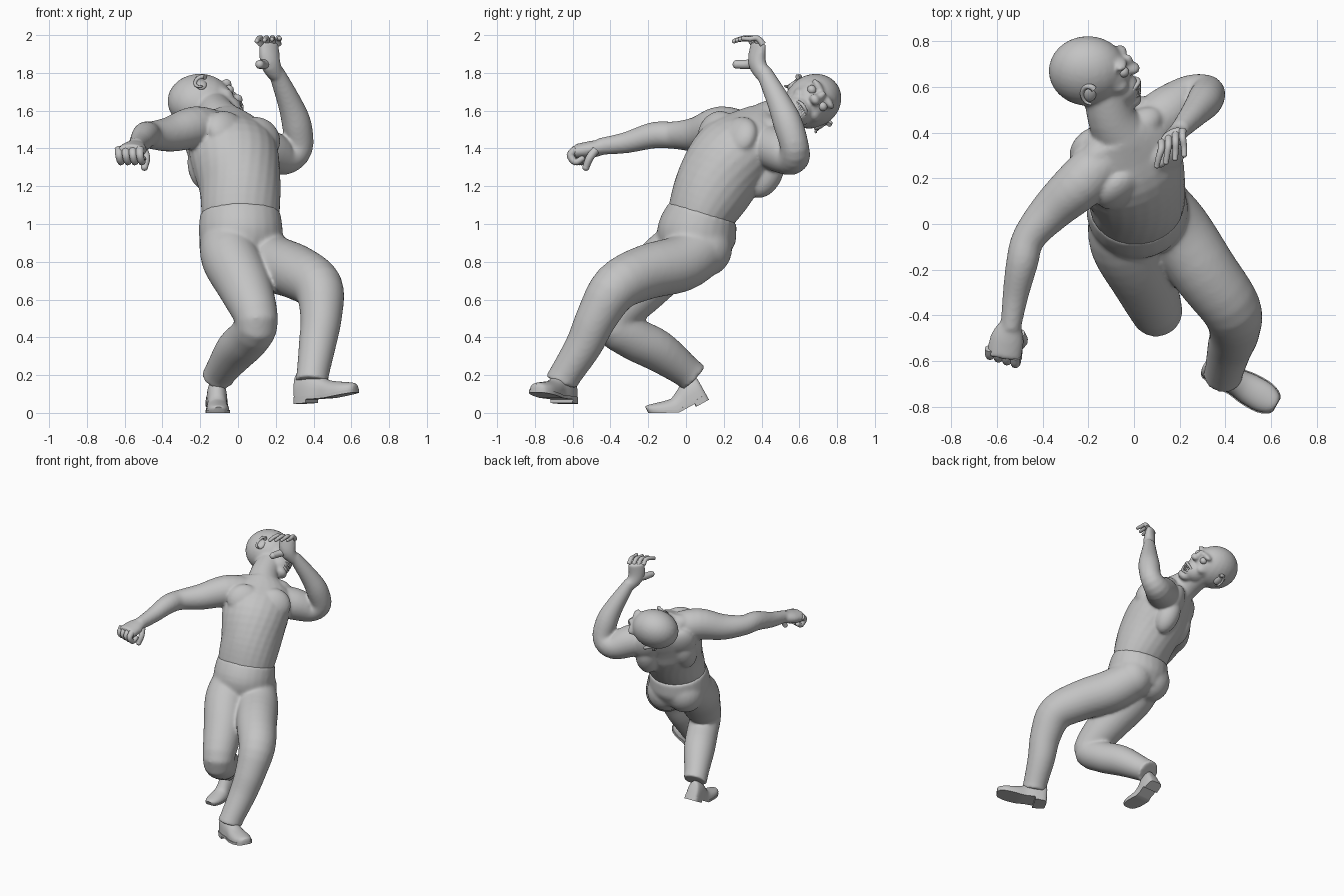
import bpy, bmesh
from math import pi, sin, cos, radians
from mathutils import Vector, Matrix

old = bpy.data.objects.get("Cube")
if old:
    bpy.data.objects.remove(old)

GREY = (0.55, 0.55, 0.55, 1)
clay = bpy.data.materials.new("plain grey")
clay.use_nodes = True
clay.diffuse_color = GREY
clay.node_tree.nodes["Principled BSDF"].inputs["Base Color"].default_value = GREY


def finish(name, bm, voxel=0, angle=50, relaxing=8):
    """Turn a bmesh into an object; voxel > 0 fuses its overlapping volumes."""
    bmesh.ops.recalc_face_normals(bm, faces=bm.faces)
    mesh = bpy.data.meshes.new(name)
    bm.to_mesh(mesh)
    bm.free()
    mesh.materials.append(clay)
    mesh.shade_smooth()
    mesh.set_sharp_from_angle(angle=radians(angle))
    ob = bpy.data.objects.new(name, mesh)
    bpy.context.collection.objects.link(ob)
    if voxel:
        fuse = ob.modifiers.new("fuse", "REMESH")
        fuse.mode = "VOXEL"
        fuse.voxel_size = voxel
        fuse.use_smooth_shade = True
        relax = ob.modifiers.new("relax", "SMOOTH")
        relax.factor = 0.5
        relax.iterations = relaxing


def skin_rings(bm, rings):
    """Bridge closed rings of points and cap both ends."""
    rows = [[bm.verts.new(p) for p in ring] for ring in rings]
    n = len(rows[0])
    for a, b in zip(rows, rows[1:]):
        for i in range(n):
            bm.faces.new((a[i], a[(i + 1) % n], b[(i + 1) % n], b[i]))
    bm.faces.new(rows[0][::-1])
    bm.faces.new(rows[-1])


def spline(stations, steps=4):
    """Catmull-Rom interpolation through stations of any width."""
    pts = [stations[0]] + list(stations) + [stations[-1]]
    out = []
    for a, b, c, d in zip(pts, pts[1:], pts[2:], pts[3:]):
        for k in range(steps):
            t = k / steps
            out.append([q + 0.5 * t * (r - p + t * (2 * p - 5 * q + 4 * r - s + t * (3 * (q - r) + s - p)))
                        for p, q, r, s in zip(a, b, c, d)])
    return out + [list(stations[-1])]


def loft(bm, stations, sides=24):
    """Stations: x, y, z, side radius, depth radius, yaw of the side axis."""
    path = spline(stations)
    rings = []
    for i, (x, y, z, a, b, yaw) in enumerate(path):
        lo, hi = path[max(i - 1, 0)], path[min(i + 1, len(path) - 1)]
        t = (Vector(hi[:3]) - Vector(lo[:3])).normalized()
        side = Vector((cos(yaw), sin(yaw), 0))
        side = (side - t * side.dot(t)).normalized()
        deep = t.cross(side)
        rings.append([Vector((x, y, z)) + side * a * cos(2 * pi * k / sides) + deep * b * sin(2 * pi * k / sides)
                      for k in range(sides)])
    skin_rings(bm, rings)


def limb(bm, points, yaw=0, sides=24):
    loft(bm, [(x, y, z, r, r, yaw) for x, y, z, r in points], sides)


def frame(origin, axes, size=(1, 1, 1)):
    m = Matrix([a * s for a, s in zip(axes, size)]).transposed().to_4x4()
    m.translation = origin
    return m


def ball(bm, centre, axes, size):
    bmesh.ops.create_uvsphere(bm, u_segments=24, v_segments=16, radius=1, matrix=frame(centre, axes, size))


def digit(bm, points, r):
    """Finger with rounded tip."""
    limb(bm, [(*p, r * (1 - 0.1 * i)) for i, p in enumerate(points)], 0.3, 10)
    tip = r * (1 - 0.1 * (len(points) - 1))
    ball(bm, Vector(points[-1]), Matrix.Identity(3), [tip] * 3)


# Local axes of the head (forward, left, up) and of the chest (left, forward, up)
HEAD = Vector((-0.18, 0.67, 1.65))
HF, HU = Vector((1, 0, 0)), Vector((0, 0.83, 0.55)).normalized()
HL = HU.cross(HF)
HAXES = (HF, HL, HU)
CHEST = Vector((-0.03, 0.3, 1.39))
CS, CF = Vector((0.82, 0.55, -0.15)).normalized(), Vector((0.5, -0.75, 0.42)).normalized()
CU = CF.cross(CS)
CAXES = (CS, CF, CU)


def at(f, l, u):
    return HEAD + HF * f + HL * l + HU * u


def chest(s, f, u):
    return CHEST + CS * s + CF * f + CU * u


# Bare upper body: torso, neck, arms, head
bm = bmesh.new()
loft(bm, [(0.01, 0.07, 0.96, 0.19, 0.16, 0.1), (0.013, 0.085, 1.06, 0.208, 0.182, 0.12),
          (0.01, 0.15, 1.2, 0.217, 0.21, 0.25), (-0.02, 0.245, 1.36, 0.24, 0.215, 0.5),
          (-0.05, 0.35, 1.47, 0.23, 0.16, 0.6), (-0.08, 0.42, 1.55, 0.13, 0.11, 0.6)])
limb(bm, [(-0.05, 0.38, 1.5, 0.13), (-0.1, 0.47, 1.56, 0.105), (-0.13, 0.6, 1.61, 0.095)])
limb(bm, [(-0.12, 0.29, 1.49, 0.11), (-0.23, 0.18, 1.51, 0.113), (-0.36, 0.06, 1.475, 0.093),
          (-0.46, -0.06, 1.47, 0.073), (-0.49, -0.17, 1.47, 0.07), (-0.52, -0.32, 1.43, 0.056),
          (-0.54, -0.46, 1.41, 0.044)], -0.8)
limb(bm, [(0.07, 0.43, 1.42, 0.11), (0.15, 0.49, 1.39, 0.115), (0.25, 0.56, 1.355, 0.095),
          (0.32, 0.575, 1.405, 0.077), (0.31, 0.54, 1.53, 0.078), (0.27, 0.49, 1.65, 0.063),
          (0.2, 0.41, 1.81, 0.042)], -0.8)
for s in (-1, 1):
    # Chest muscles, shoulder blades, flanks and neck muscles
    ball(bm, chest(0.105 * s, 0.125, 0.035), CAXES, (0.125, 0.072, 0.115))
    ball(bm, chest(0.12 * s, -0.1, 0.05), CAXES, (0.11, 0.07, 0.13))
    ball(bm, chest(0.135 * s, -0.1, -0.065), CAXES, (0.085, 0.088, 0.14))
    ball(bm, chest(0.1 * s, -0.01, 0.16), CAXES, (0.11, 0.07, 0.06))
    # Cheekbones and brows
    ball(bm, at(0.105, 0.062 * s, -0.035), HAXES, (0.05, 0.04, 0.035))
    ball(bm, at(0.12, 0.048 * s, 0.068), HAXES, (0.032, 0.05, 0.02))
ball(bm, at(-0.022, 0, 0), HAXES, (0.172, 0.14, 0.158))
ball(bm, at(0.07, 0, -0.02), HAXES, (0.092, 0.108, 0.108))
ball(bm, at(0.105, 0, -0.09), HAXES, (0.1, 0.085, 0.08))
ball(bm, at(0.165, 0, -0.145), HAXES, (0.05, 0.052, 0.036))
ball(bm, at(0.155, 0, 0.035), HAXES, (0.025, 0.022, 0.05))
ball(bm, at(0.175, 0, 0.015), HAXES, (0.033, 0.034, 0.026))
# Palms
loft(bm, [(-0.535, -0.43, 1.41, 0.044, 0.04, -0.3), (-0.555, -0.5, 1.395, 0.074, 0.045, -0.3),
          (-0.57, -0.585, 1.38, 0.076, 0.042, -0.3)])
loft(bm, [(0.2, 0.41, 1.79, 0.042, 0.042, 0.6), (0.17, 0.375, 1.86, 0.058, 0.042, 0.6),
          (0.165, 0.385, 1.96, 0.06, 0.028, 0.6)])
finish("bare_upper_body", bm, 0.0095)

# Trousers: hips, seat and both legs
bm = bmesh.new()
loft(bm, [(0.012, 0.09, 1.06, 0.213, 0.188, 0.1), (0.015, 0.055, 0.94, 0.223, 0.212, 0.1),
          (0.02, 0.04, 0.82, 0.19, 0.17, 0.1)])
for x, z in ((0.095, 0.87), (-0.065, 0.9)):
    ball(bm, Vector((x, 0.1, z)), Matrix.Identity(3), (0.143, 0.145, 0.15))
limb(bm, [(0.1, 0.08, 0.86, 0.145), (0.19, -0.03, 0.79, 0.15), (0.31, -0.21, 0.745, 0.145),
          (0.425, -0.37, 0.665, 0.132), (0.44, -0.47, 0.51, 0.111), (0.42, -0.54, 0.36, 0.099),
          (0.395, -0.64, 0.2, 0.086), (0.39, -0.66, 0.16, 0.091)])
limb(bm, [(-0.06, 0.05, 0.92, 0.14), (-0.04, -0.08, 0.82, 0.155), (0.04, -0.24, 0.66, 0.142),
          (0.1, -0.385, 0.485, 0.113), (0.06, -0.29, 0.4, 0.113), (-0.01, -0.15, 0.33, 0.111),
          (-0.09, 0.0, 0.22, 0.086), (-0.105, 0.04, 0.185, 0.089)])
finish("trousers", bm, 0.0105, relaxing=16)

# Right fist: curled fingers and a hanging thumb
bm = bmesh.new()
for i in range(4):
    x, y = -0.63 + 0.037 * i, -0.545 - 0.012 * i
    digit(bm, [(x, y, 1.395), (x, y - 0.03, 1.365), (x + 0.01, y - 0.005, 1.328), (x + 0.015, y + 0.03, 1.345)], 0.023)
digit(bm, [(-0.5, -0.48, 1.39), (-0.485, -0.51, 1.35), (-0.495, -0.53, 1.3)], 0.023)
finish("right_fingers", bm)

# Left hand: fingers bent forward over the raised palm
bm = bmesh.new()
for i in range(4):
    x, y = 0.12 + 0.031 * i, 0.36 + 0.016 * i
    digit(bm, [(x, y, 1.95), (x, y - 0.03, 1.983), (x - 0.012 + 0.006 * i, y - 0.07, 1.98),
               (x - 0.02 + 0.009 * i, y - 0.105, 1.968 + 0.005 * i)], 0.017)
digit(bm, [(0.155, 0.37, 1.85), (0.13, 0.325, 1.845), (0.115, 0.27, 1.845)], 0.029)
finish("left_fingers", bm)

# Eyes and ears
for s, word in ((1, "left"), (-1, "right")):
    bm = bmesh.new()
    ball(bm, at(0.132, 0.052 * s, 0.03), HAXES, (0.026, 0.026, 0.024))
    finish(word + "_eye", bm)
    bm = bmesh.new()
    centre = at(-0.015, 0.127 * s, -0.035)
    ball(bm, centre, (HF, HU, HL), (0.03, 0.04, 0.018))
    rim = [centre + HL * (0.018 - 0.01 * sin(a)) * s - HF * 0.032 * sin(a) + HU * (0.046 * cos(a) + 0.004)
           for a in (-0.7, -0.2, 0.5, 1.2, 1.9, 2.6, 3.3)]
    digit(bm, [tuple(p) for p in rim], 0.014)
    finish(word + "_ear", bm)

# Snarling mouth: lip ring and two rows of teeth
bm = bmesh.new()
lip = []
for k in range(25):
    a = 2 * pi * k / 24
    lip.append((*at(0.2 - 0.035 * cos(a) ** 2, 0.05 * cos(a), -0.085 + 0.03 * sin(a)), 0.01))
limb(bm, lip, 0.7, 8)
finish("lips", bm)
bm = bmesh.new()
for row in (-1, 1):
    for k in range(-3, 4):
        spot = at(0.2 - 0.002 * k * k, 0.0115 * k, -0.085 + 0.0125 * row)
        bmesh.ops.create_cube(bm, size=1, matrix=frame(spot, HAXES, (0.02, 0.0095, 0.02)))
finish("teeth", bm, angle=30)


def shoe(name, heel, forward, scale, bend):
    """Upper, sole and heel block running forward from the heel, bent up at the toes."""
    f = forward.normalized()
    left = Vector((0, 0, 1)).cross(f).normalized()
    up = f.cross(left)
    outline = spline([(0, 0.032, 0.1), (0.015, 0.05, 0.12), (0.08, 0.058, 0.125), (0.14, 0.055, 0.095),
                      (0.2, 0.063, 0.068), (0.27, 0.062, 0.05), (0.315, 0.045, 0.038), (0.33, 0.025, 0.028)], 3)

    def spot(t, l, u):
        return heel + (f * t + left * l + up * (u + bend * max(0, t - 0.18))) * scale

    bm = bmesh.new()
    skin_rings(bm, [[spot(t, w * cos(pi * k / 14), 0.018 + h * sin(pi * k / 14) ** 0.75) for k in range(15)]
                    for t, w, h in outline])
    finish(name + "_upper", bm)
    for part, rows, low, high in (("_sole", outline, 0.006, 0.022),
                                  ("_heel", [r for r in outline if r[0] < 0.09], -0.012, 0.01)):
        bm = bmesh.new()
        skin_rings(bm, [[spot(t, l, u) for l, u in ((-w - 0.004, low), (w + 0.004, low),
                                                    (w + 0.004, high), (-w - 0.004, high))]
                        for t, w, h in rows])
        finish(name + part, bm, angle=40)


shoe("left_shoe", Vector((0.315, -0.615, 0.06)), Vector((0.84, -0.48, 0.06)), 1.09, 0.12)
shoe("right_shoe", Vector((-0.115, 0.115, 0.08)), Vector((0.03, -0.87, -0.48)), 0.95, 0.52)
